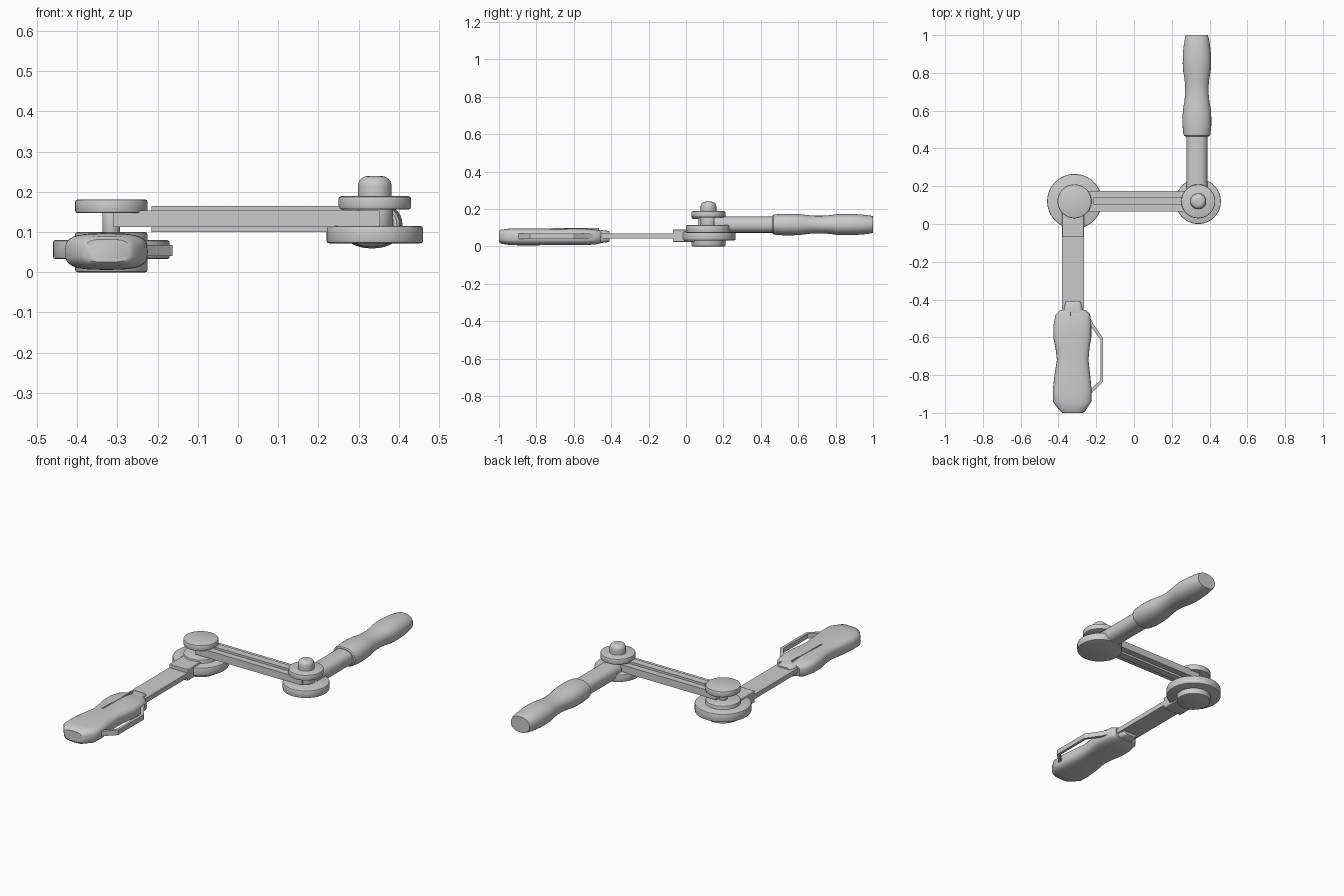
import bpy, bmesh
from math import cos, sin, pi, copysign
from mathutils import Vector

if "Cube" in bpy.data.objects:
    bpy.data.objects.remove(bpy.data.objects["Cube"])

LX, RX, JY = -0.315, 0.34, 0.12      # joint centres


def finish(name, bm, angle=35, bevel=0, seg=2):
    bmesh.ops.recalc_face_normals(bm, faces=bm.faces)
    me = bpy.data.meshes.new(name)
    bm.to_mesh(me)
    bm.free()
    ob = bpy.data.objects.new(name, me)
    bpy.context.collection.objects.link(ob)
    if bevel:
        m = ob.modifiers.new("Bevel", 'BEVEL')
        m.width, m.segments, m.limit_method = bevel, seg, 'ANGLE'
    bpy.ops.object.select_all(action='DESELECT')
    ob.select_set(True)
    bpy.context.view_layer.objects.active = ob
    bpy.ops.object.shade_smooth_by_angle(angle=angle * pi / 180)
    return ob


def skin(name, rings, **kw):
    """Closed tube through a list of equal-length point rings."""
    bm = bmesh.new()
    loops = [[bm.verts.new(p) for p in r] for r in rings]
    n = len(loops[0])
    for a, b in zip(loops, loops[1:]):
        for i in range(n):
            bm.faces.new((a[i], a[(i + 1) % n], b[(i + 1) % n], b[i]))
    bm.faces.new(loops[0])
    bm.faces.new(loops[-1])
    return finish(name, bm, **kw)


def lathe(name, x, profile, n=48, **kw):
    return skin(name, [[(x + r * cos(2 * pi * i / n), JY + r * sin(2 * pi * i / n), z)
                        for i in range(n)] for r, z in profile], **kw)


def disc(name, x, r, z0, z1, b=0.006):
    return lathe(name, x, [(r - b, z0), (r - b * .3, z0 + b * .3), (r, z0 + b),
                           (r, z1 - b), (r - b * .3, z1 - b * .3), (r - b, z1)])


def box(name, lo, hi, bevel=0):
    bm = bmesh.new()
    bmesh.ops.create_cube(bm, size=1)
    lo, hi = Vector(lo), Vector(hi)
    for v in bm.verts:
        v.co = (lo + hi) / 2 + v.co * (hi - lo)
    return finish(name, bm, bevel=bevel)


def section(y, x0, x1, z0, z1, p=1.0, n=32):
    """Rounded cross-section facing y; p below 1 makes it boxier."""
    f = lambda v: copysign(abs(v) ** p, v)
    return [((x0 + x1) / 2 + (x1 - x0) / 2 * f(cos(2 * pi * i / n)), y,
             (z0 + z1) / 2 + (z1 - z0) / 2 * f(sin(2 * pi * i / n))) for i in range(n)]


# left joint
disc("left_joint_base", LX, 0.09, 0.0, 0.1)
disc("left_joint_wheel", LX, 0.145, 0.033, 0.08)
disc("left_joint_post", LX, 0.022, 0.09, 0.155, 0.001)
disc("left_joint_cap", LX, 0.09, 0.147, 0.181)

# right joint
disc("right_joint_base", RX, 0.12, 0.072, 0.115)
disc("right_joint_post", RX, 0.045, 0.11, 0.16, 0.001)
disc("right_joint_cap", RX, 0.09, 0.156, 0.189)
lathe("right_joint_knob", RX, [(0.042, 0.185), (0.042, 0.213)] +
      [(0.018 + 0.024 * cos(a * pi / 12), 0.213 + 0.026 * sin(a * pi / 12)) for a in range(1, 7)])

# link between the joints, with a raised centre rib
box("link_bar", (-0.31, 0.065, 0.112), (0.352, 0.175, 0.153))
box("link_rib", (-0.215, 0.1, 0.1), (0.352, 0.14, 0.165))

# rear handle: oval shaft and swelling grip
skin("rear_shaft", [section(y, 0.278, 0.388, 0.073, 0.16, 0.8) for y in (0.15, 0.5)])
grip = [(0.463, 0.062), (0.468, 0.069), (0.48, 0.072), (0.52, 0.076), (0.57, 0.076),
        (0.61, 0.073), (0.65, 0.066), (0.69, 0.062), (0.73, 0.062), (0.77, 0.066),
        (0.81, 0.073), (0.85, 0.075), (0.9, 0.074), (0.95, 0.069), (0.985, 0.063), (1.0, 0.058)]
skin("rear_grip", [section(y, 0.333 - r, 0.333 + r, 0.117 - r * .76, 0.117 + r * .76, 0.9)
                   for y, r in grip])

# front arm
box("front_arm", (-0.38, -0.46, 0.043), (-0.265, 0.05, 0.07))
box("front_arm_clamp", (-0.38, -0.07, 0.025), (-0.265, 0.07, 0.09), 0.003)
skin("front_neck", [section(y, -0.322 - w, -0.322 + w, 0.053 - h, 0.053 + h, 0.5)
                    for y, w, h in ((-0.5, 0.055, 0.036), (-0.45, 0.05, 0.034),
                                    (-0.415, 0.042, 0.03), (-0.41, 0.038, 0.026))])

# front grip body: y, left, right, bottom, top
body = [(-1.0, -0.38, -0.27, 0.025, 0.082), (-0.99, -0.392, -0.258, 0.015, 0.09),
        (-0.94, -0.43, -0.225, 0.007, 0.096), (-0.88, -0.43, -0.224, 0.006, 0.097),
        (-0.80, -0.421, -0.232, 0.006, 0.097), (-0.72, -0.408, -0.241, 0.008, 0.095),
        (-0.66, -0.415, -0.236, 0.008, 0.095), (-0.60, -0.427, -0.226, 0.007, 0.096),
        (-0.54, -0.427, -0.226, 0.007, 0.096), (-0.48, -0.415, -0.232, 0.011, 0.09),
        (-0.455, -0.39, -0.255, 0.018, 0.084)]
skin("front_grip", [section(*s, 0.62) for s in body], angle=40)

# raised seam on the grip top
seam = box("grip_seam", (-0.003, -0.13, 0.088), (0.003, 0.12, 0.0985))
seam.location = (-0.34, -0.585, 0)
seam.rotation_euler.z = -0.04

# trigger-style guard beside the grip: a strip following a bent path
outer = [(-0.24, -0.48), (-0.215, -0.53), (-0.163, -0.605), (-0.163, -0.835),
         (-0.215, -0.885), (-0.24, -0.91)]
inner = [(-0.25, -0.50), (-0.227, -0.543), (-0.178, -0.612), (-0.178, -0.828),
         (-0.227, -0.873), (-0.25, -0.89)]
skin("grip_guard", [[(*o, 0.04), (*o, 0.068), (*i, 0.068), (*i, 0.04)]
                    for o, i in zip(outer, inner)], angle=20)
